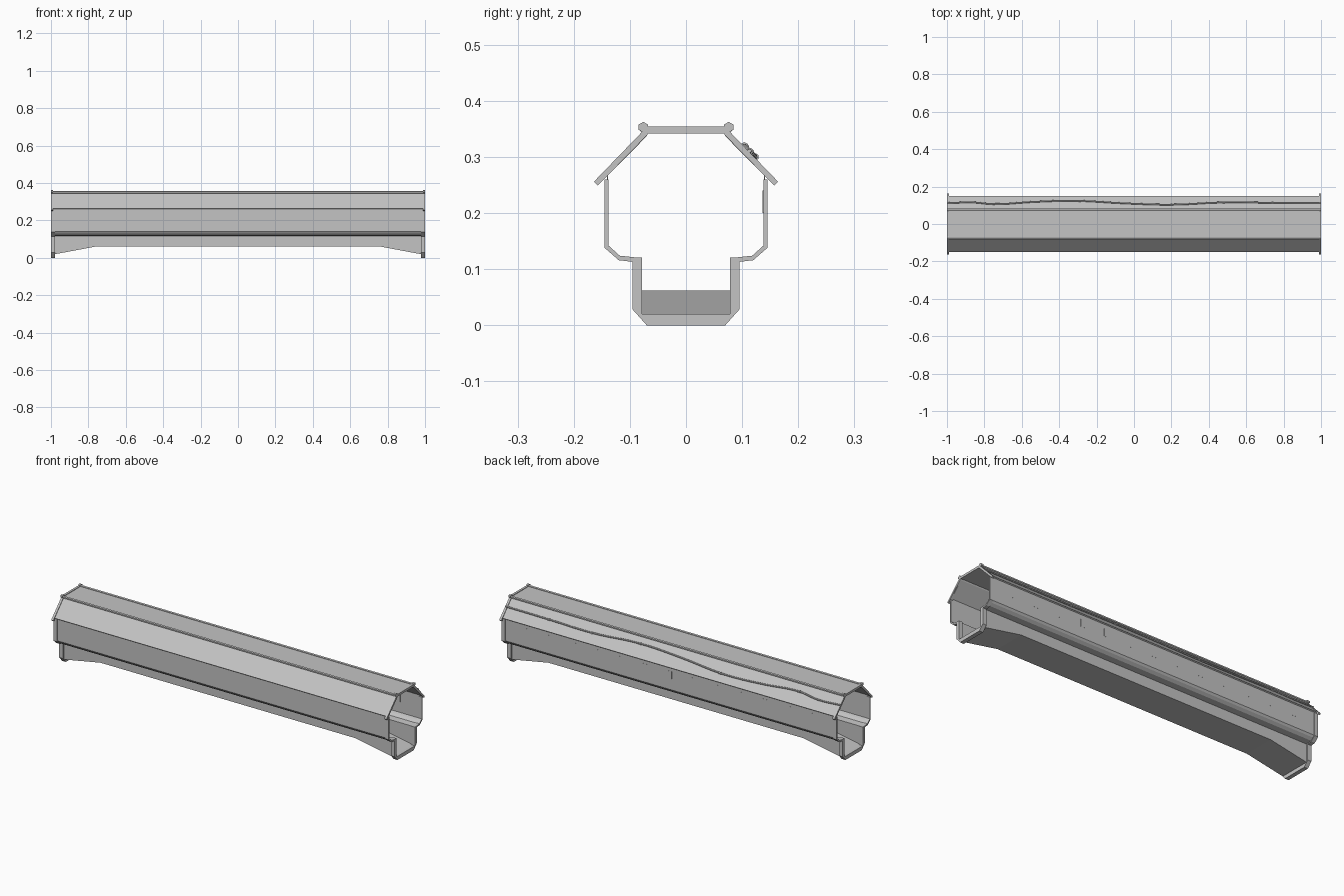
import bpy, bmesh, math

cube = bpy.data.objects.get("Cube")
if cube:
    bpy.data.objects.remove(cube, do_unlink=True)

grey = bpy.data.materials.new("concrete grey")
grey.use_nodes = True
COLOUR = (0.55, 0.55, 0.55, 1)
grey.diffuse_color = COLOUR
grey.node_tree.nodes["Principled BSDF"].inputs["Base Color"].default_value = COLOUR


def finish(name, bm):
    bmesh.ops.recalc_face_normals(bm, faces=bm.faces)
    mesh = bpy.data.meshes.new(name)
    bm.to_mesh(mesh)
    bm.free()
    mesh.materials.append(grey)
    obj = bpy.data.objects.new(name, mesh)
    bpy.context.collection.objects.link(obj)
    return obj


def flip(points):
    return [(-y, z) for y, z in reversed(points)]


def loft(name, stations):
    """Solid through closed (y, z) sections, given as (x, points)."""
    bm = bmesh.new()
    rings = [[bm.verts.new((x, y, z)) for y, z in pts] for x, pts in stations]
    for a, b in zip(rings, rings[1:]):
        for i in range(len(a)):
            j = (i + 1) % len(a)
            bm.faces.new((a[i], a[j], b[j], b[i]))
    # end caps as quads between the outer and inner halves of the section
    for ring in (rings[0], rings[-1]):
        n = len(ring)
        for i in range(n // 2 - 1):
            bm.faces.new((ring[i], ring[i + 1], ring[n - 2 - i], ring[n - 1 - i]))
    return finish(name, bm)


def prism(name, points, x0, x1):
    return loft(name, [(x0, points), (x1, points)])


def band(outer, inner):
    """Closed section from matching outer and inner half paths, mirrored in y."""
    return outer + flip(outer) + inner_back(inner)


def inner_back(inner):
    return inner_path(inner)[::-1]


def inner_path(inner):
    return inner + flip(inner)


def hexagon(y, z, r):
    # ordered so the paired cap quads fill the shape
    return [(y + r * math.cos(math.radians(a)), z + r * math.sin(math.radians(a)))
            for a in range(30, 390, 60)]


# Main span: roof, side walls and ridge rails
roof = band([(0.151, 0.264), (0.077, 0.342), (0.069, 0.351)],
            [(0.146, 0.260), (0.070, 0.337), (0.067, 0.343)])
prism("roof", roof, -0.995, 0.995)

wall = [(0.141, 0.268), (0.141, 0.141), (0.134, 0.131), (0.120, 0.120), (0.085, 0.117),
        (0.085, 0.119), (0.119, 0.122), (0.132, 0.133), (0.139, 0.142), (0.139, 0.268)]
for side, pts in (("back", wall), ("front", flip(wall))):
    prism(side + "_wall", pts, -0.985, 0.985)

for side, s in (("back", 1), ("front", -1)):
    prism(side + "_ridge_rail", hexagon(s * 0.076, 0.350, 0.007), -0.99, 0.99)

# Trough below, with its underside rising toward the middle
def trough(bottom):
    return band([(0.086, 0.119), (0.086, bottom)],
                [(0.083, 0.119), (0.083, bottom + 0.002)])


loft("lower_trough", [(x, trough(b)) for x, b in
                      ((-0.985, 0.018), (-0.76, 0.06), (0.76, 0.06), (0.985, 0.018))])

# End frames
frame_roof = band([(0.164, 0.256), (0.078, 0.345), (0.070, 0.354)],
                  [(0.157, 0.249), (0.072, 0.336), (0.067, 0.342)])
frame_wall = [(0.145, 0.260), (0.145, 0.138), (0.120, 0.116), (0.095, 0.113),
              (0.090, 0.121), (0.118, 0.124), (0.138, 0.142), (0.138, 0.260)]
frame_keel = band([(0.095, 0.121), (0.095, 0.028), (0.070, 0.0)],
                  [(0.078, 0.121), (0.078, 0.030), (0.078, 0.020)])
for end, s in (("left", 1), ("right", -1)):
    prism(end + "_frame_roof", frame_roof, s * 0.988, s)
    prism(end + "_frame_keel", frame_keel, s * 0.978, s)
    for side, pts in (("back", frame_wall), ("front", flip(frame_wall))):
        prism(f"{end}_{side}_frame_post", pts, s * 0.978, s)
    for side, t in (("back", 1), ("front", -1)):
        prism(f"{end}_{side}_frame_knob", hexagon(t * 0.076, 0.353, 0.0095), s * 0.988, s)

# Small plates along the back wall
for k in range(-6, 7):
    x = k / 7
    plate = [(0.1415, 0.200), (0.1415, 0.240), (0.136, 0.240), (0.136, 0.200)]
    prism(f"wall_plate_{k + 7}", plate, x - 0.014, x + 0.014)

# Cable wandering along the back roof slope, held by clamps
path = [(-1, 0.112), (-0.87, 0.116), (-0.75, 0.107), (-0.55, 0.118), (-0.4, 0.124),
        (-0.29, 0.124), (-0.05, 0.111), (0.2, 0.104), (0.48, 0.116), (0.74, 0.114), (1, 0.113)]
curve = bpy.data.curves.new("roof_cable", "CURVE")
curve.dimensions = "3D"
curve.bevel_depth = 0.004
curve.bevel_resolution = 1
curve.resolution_u = 6
curve.use_fill_caps = True
spline = curve.splines.new("BEZIER")
spline.bezier_points.add(len(path) - 1)
for p, (x, y) in zip(spline.bezier_points, path):
    p.co = (x * 0.998, y, 0.424 - y)
    p.handle_left_type = p.handle_right_type = "AUTO"
curve.materials.append(grey)
cable = bpy.data.objects.new("roof_cable", curve)
bpy.context.collection.objects.link(cable)

heights = dict(path)
for i, x in enumerate((-0.75, -0.29, 0.2, 0.48, 0.74)):
    y = heights[x]
    prism(f"cable_clamp_{i + 1}", hexagon(y, 0.424 - y, 0.0065), x - 0.006, x + 0.006)
